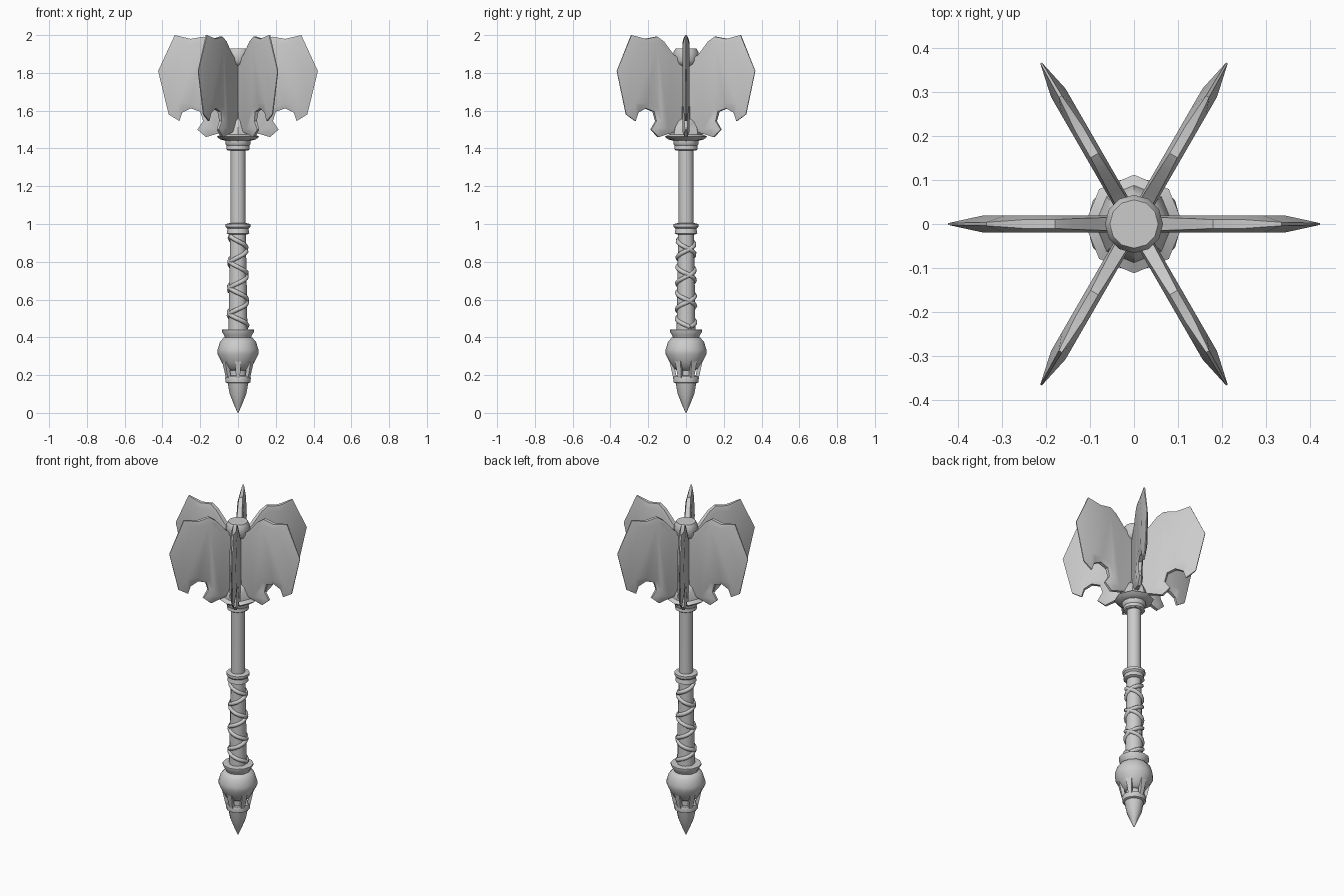
import bpy, bmesh, math
from mathutils import Matrix

if "Cube" in bpy.data.objects:
    bpy.data.objects.remove(bpy.data.objects["Cube"])


def finish(name, bm, angle=35):
    bmesh.ops.recalc_face_normals(bm, faces=bm.faces)
    me = bpy.data.meshes.new(name)
    bm.to_mesh(me)
    bm.free()
    ob = bpy.data.objects.new(name, me)
    bpy.context.collection.objects.link(ob)
    bpy.ops.object.select_all(action='DESELECT')
    ob.select_set(True)
    bpy.context.view_layer.objects.active = ob
    bpy.ops.object.shade_smooth_by_angle(angle=math.radians(angle))
    return ob


def lathe(name, profile, sides=12, angle=35):
    """Closed solid of revolution from (radius, z) points."""
    bm = bmesh.new()
    rings = []
    for r, z in profile:
        rings.append([bm.verts.new((r * math.cos(2 * math.pi * i / sides),
                                    r * math.sin(2 * math.pi * i / sides), z)) for i in range(sides)])
    for a, b in zip(rings, rings[1:]):
        for i in range(sides):
            j = (i + 1) % sides
            bm.faces.new((a[i], a[j], b[j], b[i]))
    bm.faces.new(rings[0])
    bm.faces.new(rings[-1])
    return finish(name, bm, angle)


# Handle, pommel and collars
lathe("shaft", [(0.040, 0.90), (0.040, 1.45), (0.042, 1.55), (0.030, 1.90)], 16)
lathe("grip", [(0.050, 0.43), (0.046, 0.70), (0.041, 0.96)], 12)
lathe("grip_top_collar", [(0.050, 0.945), (0.060, 0.95), (0.055, 0.975), (0.065, 0.985),
                          (0.065, 1.0), (0.042, 1.005)], 12)
lathe("grip_bottom_collar", [(0.068, 0.395), (0.073, 0.41), (0.086, 0.43), (0.086, 0.44),
                             (0.052, 0.442)], 12)
lathe("pommel_ball", [(0.045, 0.225), (0.066, 0.235), (0.085, 0.265), (0.108, 0.31), (0.108, 0.335),
                      (0.096, 0.375), (0.076, 0.398), (0.06, 0.40)], 12, 50)
lathe("pommel_neck", [(0.046, 0.17), (0.046, 0.24)], 12)
lathe("pommel_ring", [(0.056, 0.157), (0.066, 0.162), (0.068, 0.185), (0.064, 0.196), (0.045, 0.197)], 12)
lathe("pommel_spike", [(0.002, 0.0), (0.022, 0.045), (0.044, 0.10), (0.056, 0.165)], 12, 50)
lathe("head_lower_ring", [(0.055, 1.39), (0.062, 1.395), (0.060, 1.415), (0.067, 1.425),
                          (0.067, 1.442), (0.04, 1.444)], 12)
lathe("head_base", [(0.065, 1.44), (0.095, 1.448), (0.112, 1.462), (0.088, 1.475), (0.082, 1.505),
                    (0.062, 1.545), (0.040, 1.56)], 8)
lathe("head_cap", [(0.035, 1.835), (0.055, 1.845), (0.066, 1.865), (0.066, 1.91), (0.055, 1.93)], 12)

# Claws joining the pommel ball to its ring
for k in range(6):
    bm = bmesh.new()
    bmesh.ops.create_cube(bm, size=1)
    for v in bm.verts:
        top = v.co.z > 0
        v.co = ((0.078 if top else 0.058) + v.co.x * 0.02, v.co.y * (0.034 if top else 0.02),
                0.275 if top else 0.185)
    bm.transform(Matrix.Rotation(k * math.pi / 3 + math.pi / 6, 4, 'Z'))
    finish("pommel_claw_%d" % (k + 1), bm)

# Crossing cord wraps around the grip
for n, direction in enumerate((1, -1)):
    cu = bpy.data.curves.new("grip_wrap_%d" % (n + 1), 'CURVE')
    cu.dimensions = '3D'
    cu.bevel_depth = 0.0125
    cu.bevel_resolution = 1
    cu.use_fill_caps = True
    sp = cu.splines.new('POLY')
    count = 49
    sp.points.add(count - 1)
    for i, p in enumerate(sp.points):
        t = i / (count - 1)
        a = direction * t * 3.5 * 2 * math.pi + 0.4
        r = 0.049 - 0.006 * t
        p.co = (r * math.cos(a), r * math.sin(a), 0.455 + 0.48 * t, 1)
    ob = bpy.data.objects.new(cu.name, cu)
    bpy.context.collection.objects.link(ob)

# Flange: rim (radius, z, half thickness) paired with a thicker inner outline
rim = [(0.025, 1.50, .016), (0.12, 1.475, .010), (0.17, 1.46, .008), (0.215, 1.50, .006),
       (0.185, 1.545, .008), (0.20, 1.595, .010), (0.25, 1.612, .010), (0.295, 1.59, .008),
       (0.31, 1.545, .005), (0.367, 1.58, .003), (0.423, 1.81, .002), (0.335, 2.0, .004),
       (0.25, 1.98, .010), (0.18, 1.992, .010), (0.14, 1.965, .012), (0.085, 1.90, .014),
       (0.025, 1.85, .016)]
inner = [(0.025, 1.53), (0.12, 1.50), (0.165, 1.49), (0.18, 1.51), (0.16, 1.55), (0.185, 1.615),
         (0.25, 1.64), (0.295, 1.63), (0.31, 1.63), (0.32, 1.64), (0.345, 1.81), (0.295, 1.945),
         (0.25, 1.955), (0.185, 1.96), (0.155, 1.94), (0.095, 1.875), (0.025, 1.82)]
for k in range(6):
    bm = bmesh.new()
    loops = []
    for s in (1, -1):
        outer_loop = [bm.verts.new((r, s * h, z)) for r, z, h in rim]
        inner_loop = [bm.verts.new((r, s * 0.019, z)) for r, z in inner]
        loops.append(outer_loop)
        bm.faces.new(inner_loop)
        for i in range(len(rim)):
            j = (i + 1) % len(rim)
            bm.faces.new((outer_loop[i], outer_loop[j], inner_loop[j], inner_loop[i]))
    for i in range(len(rim)):
        j = (i + 1) % len(rim)
        bm.faces.new((loops[0][i], loops[0][j], loops[1][j], loops[1][i]))
    bm.transform(Matrix.Rotation(k * math.pi / 3, 4, 'Z'))
    finish("flange_%d" % (k + 1), bm, 30)
